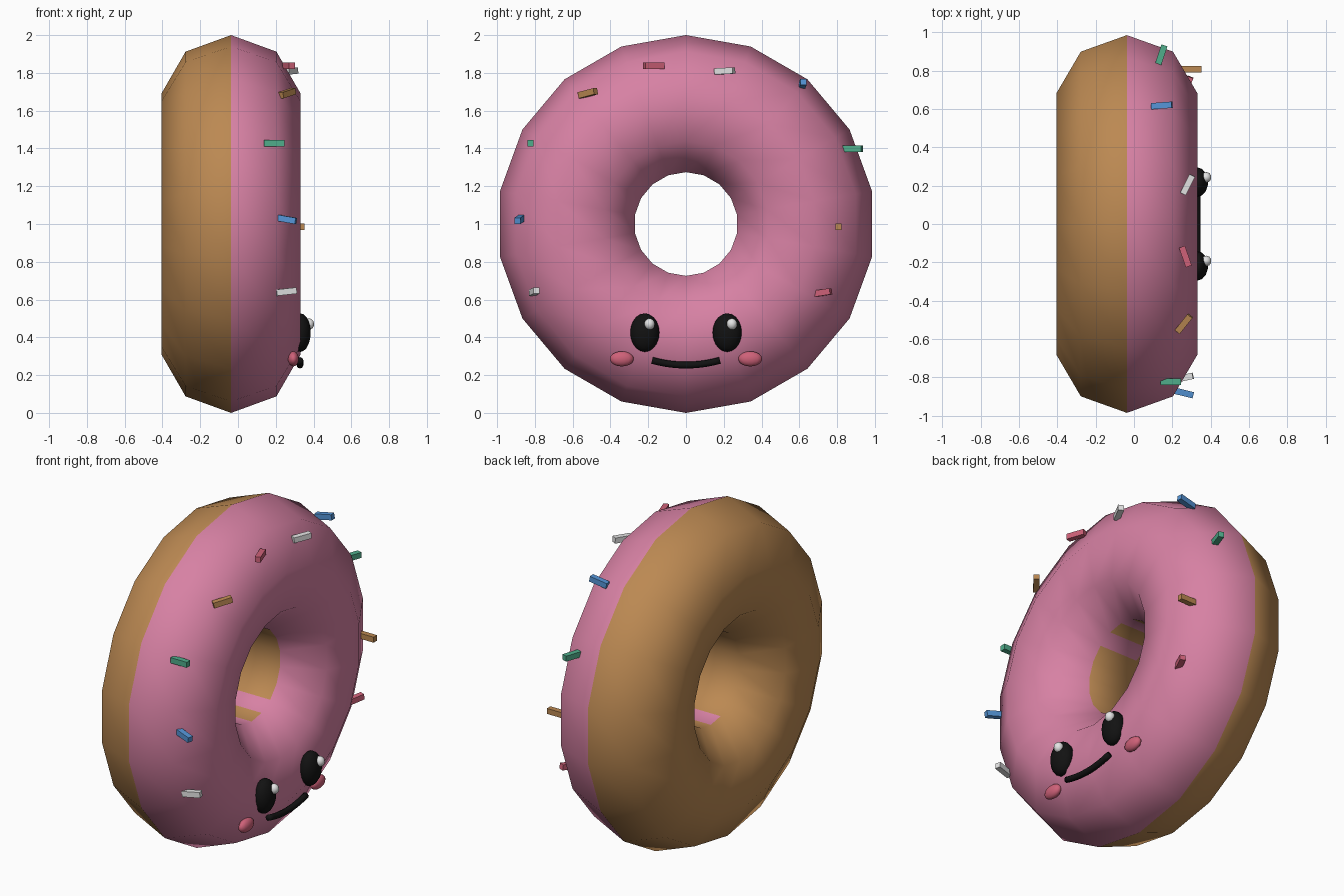
import bpy, bmesh, math
from mathutils import Vector

if "Cube" in bpy.data.objects:
    bpy.data.objects.remove(bpy.data.objects["Cube"])


def mat(name, rgb):
    m = bpy.data.materials.new(name)
    m.diffuse_color = (*rgb, 1)
    m.use_nodes = True
    m.node_tree.nodes["Principled BSDF"].inputs["Base Color"].default_value = m.diffuse_color
    return m


PINK = mat("pink icing", (0.68, 0.22, 0.37))
TAN = mat("tan dough", (0.50, 0.25, 0.085))
BLACK = mat("black", (0.006, 0.006, 0.006))
WHITE = mat("white", (0.78, 0.78, 0.78))
RED = mat("rose red", (0.62, 0.12, 0.19))
BLUE = mat("blue", (0.09, 0.30, 0.68))
GREEN = mat("green", (0.08, 0.42, 0.26))


def finish(bm, name, mats, smooth=True):
    bmesh.ops.recalc_face_normals(bm, faces=bm.faces)
    for f in bm.faces:
        f.smooth = smooth
    me = bpy.data.meshes.new(name)
    bm.to_mesh(me)
    bm.free()
    for m in mats:
        me.materials.append(m)
    ob = bpy.data.objects.new(name, me)
    bpy.context.collection.objects.link(ob)
    return ob


# Ring body: 18 x 9 torus around the x axis, icing on +x, dough on -x
NU, NV, RMAJ, RMIN, CX, CZ = 18, 9, 0.626, 0.374, -0.037, 1.0
PINK_INNER = {-60, 120, -100, 80}   # inner band segments that carry icing
bm = bmesh.new()
grid = []
for i in range(NU):
    a = math.radians(90 + 20 * i)
    row = []
    for j in range(NV):
        b = math.radians(40 * j)
        r = RMAJ + RMIN * math.cos(b)
        row.append(bm.verts.new((CX + RMIN * math.sin(b), r * math.cos(a), CZ + r * math.sin(a))))
    grid.append(row)
for i in range(NU):
    for j in range(NV):
        k, l = (i + 1) % NU, (j + 1) % NV
        f = bm.faces.new((grid[i][j], grid[k][j], grid[k][l], grid[i][l]))
        ang = (100 + 20 * i + 180) % 360 - 180
        if j < 4 or (j == 4 and ang in PINK_INNER):
            f.material_index = 1
finish(bm, "ring_body", [TAN, PINK])


# Face
def ellipsoid(name, loc, radii, m, seg=14, rings=10):
    bm = bmesh.new()
    bmesh.ops.create_uvsphere(bm, u_segments=seg, v_segments=rings, radius=1)
    for v in bm.verts:
        v.co = Vector([c * r for c, r in zip(v.co, radii)])
    finish(bm, name, [m]).location = loc


for s, side in ((-1, "left"), (1, "right")):
    ellipsoid("eye_" + side, (0.33, 0.218 * s, 0.425), (0.056, 0.077, 0.102), BLACK)
    ellipsoid("eye_glint_" + side, (0.376, 0.218 * s + 0.025, 0.47), (0.028, 0.028, 0.03), WHITE, 10, 8)
    ellipsoid("cheek_" + side, (0.293, 0.34 * s, 0.286), (0.029, 0.063, 0.04), RED)

# Smile: swept round tube
bm = bmesh.new()
rings = []
for i in range(13):
    t = i / 6 - 1
    slope = math.atan(0.28 * t)
    rings.append([])
    for j in range(8):
        b = math.tau * j / 8
        d = 0.018 * math.sin(b)
        rings[-1].append(bm.verts.new((0.328 + 0.018 * math.cos(b),
                                       0.18 * t - d * math.sin(slope),
                                       0.253 + 0.025 * t * t + d * math.cos(slope))))
for p, q in zip(rings, rings[1:]):
    for j in range(8):
        bm.faces.new((p[j], p[j - 1], q[j - 1], q[j]))
bm.faces.new(rings[0])
bm.faces.new(rings[-1])
finish(bm, "smile", [BLACK])

# Sprinkles: colour, centre, long direction
SPRINKLES = [
    (RED, (0.268, -0.17, 1.838), (0.035, -0.1, 0)),
    (WHITE, (0.28, 0.205, 1.81), (0.045, 0.09, 0.005)),
    (BLUE, (0.145, 0.618, 1.743), (0.11, 0.008, 0.02)),
    (GREEN, (0.142, 0.88, 1.398), (0.03, 0.09, 0)),
    (TAN, (0.297, 0.807, 0.985), (1, 0, 0)),
    (RED, (0.275, 0.717, 0.636), (0.04, 0.1, 0.015)),
    (TAN, (0.26, -0.52, 1.692), (0.06, 0.075, 0.02)),
    (GREEN, (0.192, -0.823, 1.428), (1, 0, 0)),
    (BLUE, (0.255, -0.88, 1.025), (0.09, -0.022, -0.016)),
    (WHITE, (0.255, -0.803, 0.642), (0.09, 0.02, 0.01)),
]
for n, (m, loc, d) in enumerate(SPRINKLES):
    bm = bmesh.new()
    bmesh.ops.create_cube(bm, size=1)
    for v in bm.verts:
        v.co = Vector((v.co.x * 0.108, v.co.y * 0.033, v.co.z * 0.033))
    ob = finish(bm, "sprinkle_%d" % (n + 1), [m], smooth=False)
    ob.location = loc
    ob.rotation_mode = 'QUATERNION'
    ob.rotation_quaternion = Vector(d).to_track_quat('X', 'Z')
